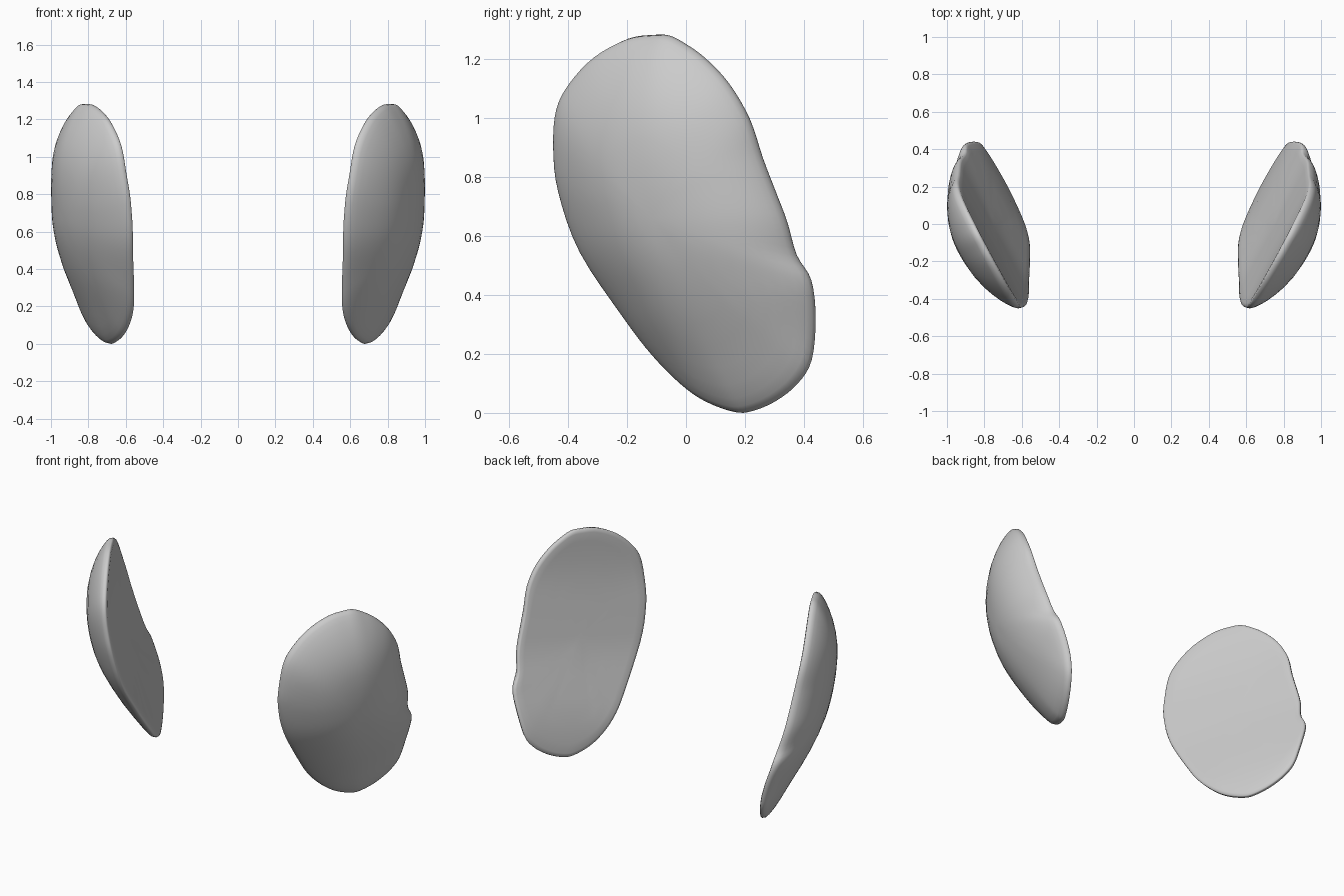
import bpy, bmesh
from mathutils import Vector

if "Cube" in bpy.data.objects:
    bpy.data.objects.remove(bpy.data.objects["Cube"])

# Pad outline seen from the side (y, z)
OUTLINE = [(-0.10, 1.283), (-0.19, 1.27), (-0.30, 1.21), (-0.385, 1.12), (-0.43, 1.03),
           (-0.44, 0.90), (-0.423, 0.75), (-0.35, 0.545), (-0.20, 0.32), (-0.10, 0.19),
           (0.0, 0.09), (0.08, 0.035), (0.17, 0.003), (0.23, 0.006), (0.31, 0.04),
           (0.385, 0.10), (0.432, 0.18), (0.445, 0.32), (0.43, 0.45), (0.38, 0.535),
           (0.347, 0.65), (0.305, 0.76), (0.265, 0.865), (0.22, 1.0), (0.15, 1.12),
           (0.07, 1.205), (0.0, 1.255), (-0.05, 1.28)]
# Concave inner face: (height, outward offset), slightly tilted along the pad width
BACK = [(-0.5, 0.45), (-0.3, 0.475), (-0.09, 0.497), (0.10, 0.522), (0.28, 0.575), (0.51, 0.645),
        (0.72, 0.69), (0.98, 0.735), (1.24, 0.75), (1.5, 0.755), (1.8, 0.755)]
TILT = 0.2
NX, NY = 0.88, -0.475          # horizontal outward direction of the pad
CENTER = Vector((-0.02, 0.66))
RIM, DOME = 0.022, 0.178


def spline(a, b, c, d, t):
    return 0.5 * (2 * b + (c - a) * t + (2 * a - 5 * b + 4 * c - d) * t * t
                  + (3 * b - a - 3 * c + d) * t ** 3)


def back_curve(y, z):
    w = z - TILT * (y + 0.3)
    for i in range(1, len(BACK) - 2):
        if w <= BACK[i + 1][0]:
            t = (w - BACK[i][0]) / (BACK[i + 1][0] - BACK[i][0])
            return spline(*(BACK[i + k][1] for k in (-1, 0, 1, 2)), t)
    return BACK[-1][1]


def smooth_loop(points, steps):
    pts = [Vector(p) for p in points]
    n = len(pts)
    return [spline(*(pts[(i + k) % n] for k in (-1, 0, 1, 2)), s / steps)
            for i in range(n) for s in range(steps)]


loop = smooth_loop(OUTLINE, 4)
n = len(loop)
soft = loop                     # relaxed outline that shapes the inner rings
for _ in range(90):
    soft = [0.25 * soft[i - 1] + 0.5 * soft[i] + 0.25 * soft[(i + 1) % n] for i in range(n)]


def place(i, r, h):
    p = soft[i].lerp(loop[i], r ** 4)
    q = CENTER + (p - CENTER) * r
    x = (back_curve(q.x, q.y) - NY * q.x) / NX
    return (x + NX * h, q.x + NY * h, q.y)


# Cross-section: inner face centre -> rim -> outer dome centre
section = [(r, 0.0) for r in (0.15, 0.35, 0.55, 0.75, 0.9, 0.97)] + [(0.995, 0.004), (1.0, 0.011)]
section += [(r, RIM + DOME * (1 - r ** 2.3) ** 0.72)
            for r in (0.995, 0.975, 0.94, 0.88, 0.8, 0.7, 0.58, 0.45, 0.3, 0.15)]

bm = bmesh.new()
rings = [[bm.verts.new(place(i, r, h)) for i in range(n)] for r, h in section]
for a, b in zip(rings, rings[1:]):
    for i in range(n):
        j = (i + 1) % n
        bm.faces.new((a[i], a[j], b[j], b[i]))
for ring, h in ((rings[0], 0.0), (rings[-1], RIM + DOME)):
    c = bm.verts.new(place(0, 0, h))
    for i in range(n):
        bm.faces.new((ring[i], ring[(i + 1) % n], c))
bmesh.ops.recalc_face_normals(bm, faces=bm.faces)
for f in bm.faces:
    f.smooth = True

# Pair of curved pads, mirrored left to right
mesh = bpy.data.meshes.new("curved_pads")
bm.to_mesh(mesh)
bm.free()
pads = bpy.data.objects.new("curved_pads", mesh)
bpy.context.collection.objects.link(pads)
mirror = pads.modifiers.new("mirror", 'MIRROR')
mirror.use_axis[0] = True
mirror.use_mirror_merge = False
